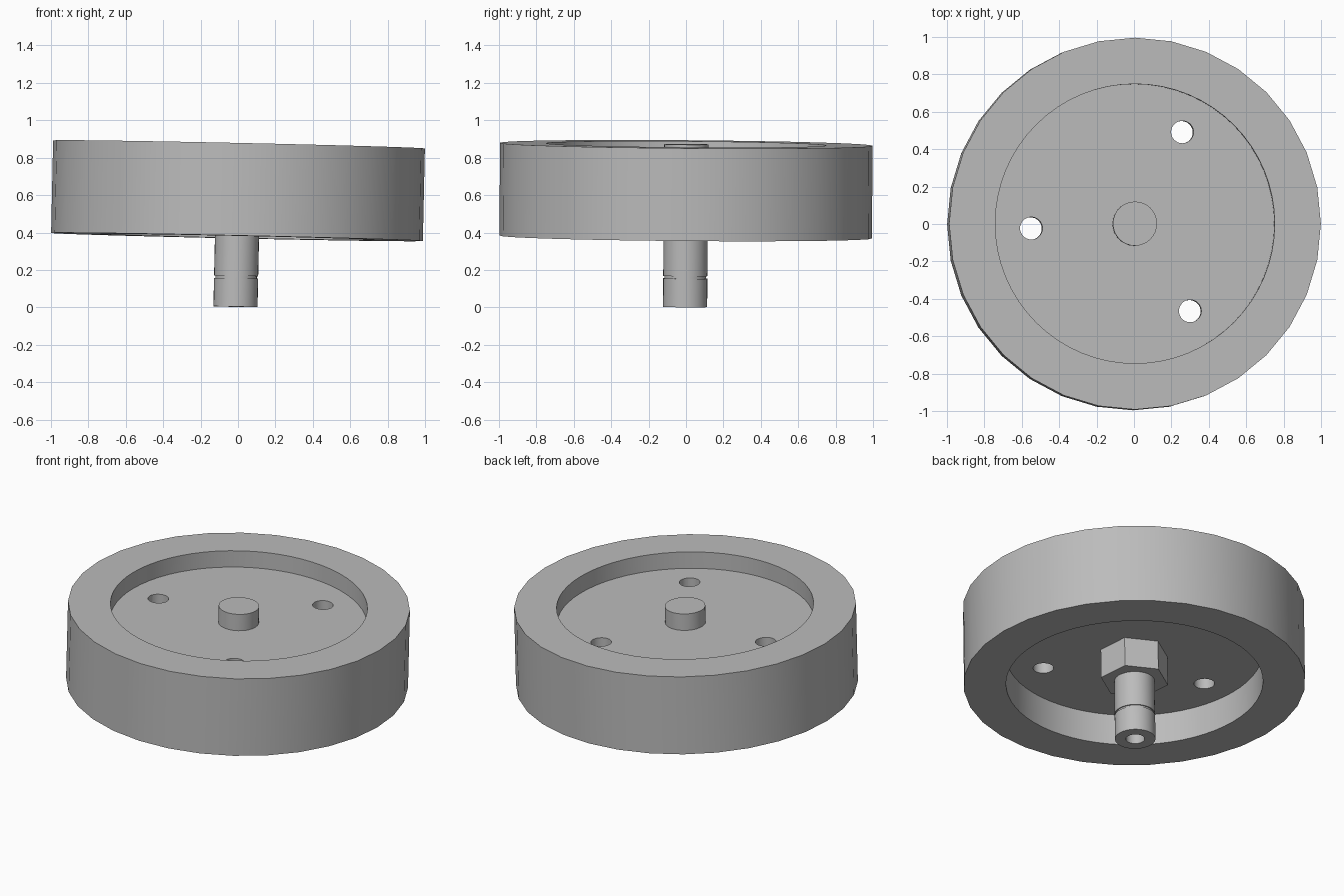
import bpy, bmesh, math
from mathutils import Matrix, Vector

cube = bpy.data.objects.get("Cube")
if cube:
    bpy.data.objects.remove(cube, do_unlink=True)

GREY = (0.5, 0.5, 0.5, 1)
metal = bpy.data.materials.new("plain grey")
metal.use_nodes = True
metal.diffuse_color = GREY
metal.node_tree.nodes["Principled BSDF"].inputs["Base Color"].default_value = GREY

# The whole wheel leans slightly about its middle
axis = Vector((0.0217, 0.008, 1)).normalized()
pivot = Matrix.Translation((0, 0, 0.625))
lean = Vector((0, 0, 1)).rotation_difference(axis).to_matrix().to_4x4()
TILT = pivot @ lean @ pivot.inverted()

TOP, BOTTOM = 0.871, 0.376
WEB_TOP, WEB_BOTTOM = TOP - 0.105, BOTTOM + 0.195
R_TYRE, R_HUB, R_RECESS = 0.994, 0.845, 0.747
R_SHAFT, R_BORE = 0.118, 0.055


def lathe(name, profile, sides=32, turn=0, closed=False):
    """Revolve (radius, height) points about z; open profiles start and end on the axis."""
    bm = bmesh.new()
    rings = []
    for r, z in profile:
        angles = [turn + 2 * math.pi * i / sides for i in range(sides)]
        rings.append([bm.verts.new((r * math.cos(a), r * math.sin(a), z)) for a in angles])
    pairs = list(zip(rings, rings[1:]))
    if closed:
        pairs.append((rings[-1], rings[0]))
    for low, high in pairs:
        for i in range(sides):
            j = (i + 1) % sides
            bm.faces.new((low[i], low[j], high[j], high[i]))
    bmesh.ops.remove_doubles(bm, verts=bm.verts, dist=1e-5)
    bmesh.ops.recalc_face_normals(bm, faces=bm.faces)
    mesh = bpy.data.meshes.new(name)
    bm.to_mesh(mesh)
    bm.free()
    mesh.materials.append(metal)
    obj = bpy.data.objects.new(name, mesh)
    bpy.context.collection.objects.link(obj)
    obj.matrix_world = TILT
    return obj


def activate(obj):
    bpy.ops.object.select_all(action='DESELECT')
    obj.select_set(True)
    bpy.context.view_layer.objects.active = obj


# Outer tyre ring
tyre = lathe("tyre", [(R_HUB, BOTTOM), (R_TYRE, BOTTOM), (R_TYRE, TOP), (R_HUB, TOP)], closed=True)

# Hub: rim joined to a recessed web
hub = lathe("hub", [(0, WEB_BOTTOM), (R_RECESS, WEB_BOTTOM), (R_RECESS, BOTTOM), (R_HUB, BOTTOM),
                    (R_HUB, TOP), (R_RECESS, TOP), (R_RECESS, WEB_TOP), (0, WEB_TOP)], sides=64)

# Three holes through the web
for k in range(3):
    a = math.radians(62.5 + 120 * k)
    cutter = lathe("hole_cutter", [(0, 0.4), (0.06, 0.4), (0.06, 0.85), (0, 0.85)])
    cutter.data.transform(Matrix.Translation((0.553 * math.cos(a), 0.553 * math.sin(a), 0)))
    cutter.hide_render = True
    cut = hub.modifiers.new("hole", 'BOOLEAN')
    cut.operation, cut.solver, cut.object = 'DIFFERENCE', 'EXACT', cutter
    activate(hub)
    bpy.ops.object.modifier_apply(modifier=cut.name)
    bpy.data.objects.remove(cutter, do_unlink=True)

# Shaft with a shallow groove and a blind bore in its lower end
groove = R_SHAFT - 0.007
shaft = lathe("shaft", [(0, 0.3), (R_BORE, 0.3), (R_BORE, 0.003), (R_SHAFT, 0.003),
                        (R_SHAFT, 0.155), (groove, 0.155), (groove, 0.168), (R_SHAFT, 0.168),
                        (R_SHAFT, TOP), (0, TOP)])

# Hexagonal nut under the web
nut = lathe("hex_nut", [(0, WEB_BOTTOM + 0.01), (0.2, WEB_BOTTOM + 0.01),
                        (0.2, BOTTOM + 0.01), (0, BOTTOM + 0.01)], sides=6, turn=math.radians(34))

for obj in (tyre, hub, shaft):
    activate(obj)
    bpy.ops.object.shade_smooth_by_angle(angle=math.radians(30))
